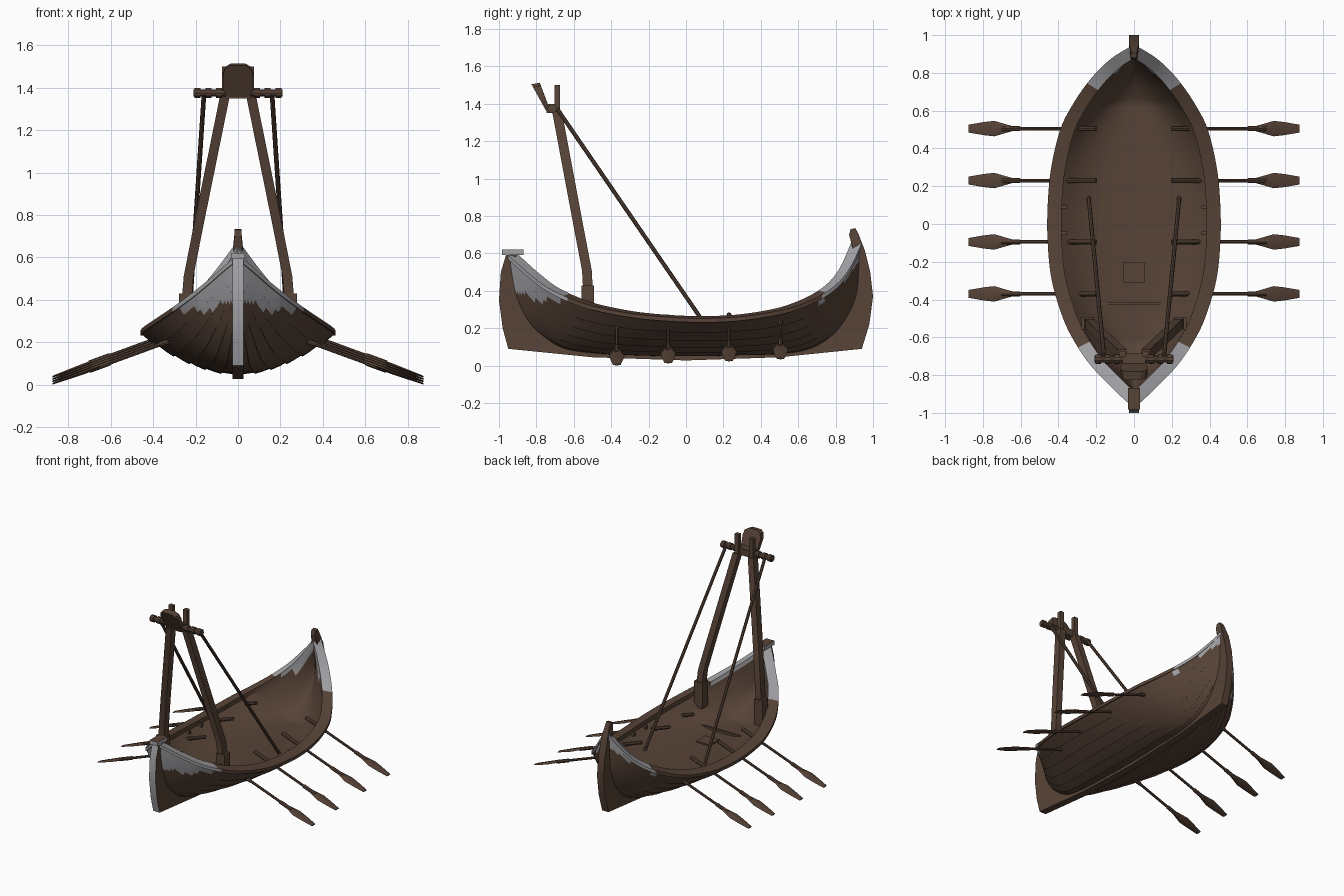
import bpy, bmesh, math
from mathutils import Vector

if "Cube" in bpy.data.objects:
    bpy.data.objects.remove(bpy.data.objects["Cube"])


def material(name, rgb):
    m = bpy.data.materials.new(name)
    m.diffuse_color = (*rgb, 1)
    m.use_nodes = True
    m.node_tree.nodes["Principled BSDF"].inputs["Base Color"].default_value = m.diffuse_color
    return m


WOOD = material("brown wood", (0.095, 0.056, 0.038))
PAINT = material("worn pale grey paint", (0.36, 0.36, 0.38))


def finish(name, verts, faces, paint=None, fix=True, mirror=False):
    me = bpy.data.meshes.new(name)
    me.from_pydata([tuple(v) for v in verts], [], faces)
    if fix:
        bm = bmesh.new()
        bm.from_mesh(me)
        bmesh.ops.recalc_face_normals(bm, faces=bm.faces)
        bm.to_mesh(me)
        bm.free()
    me.materials.append(WOOD)
    me.materials.append(PAINT)
    ob = bpy.data.objects.new(name, me)
    bpy.context.collection.objects.link(ob)
    if paint:
        for p in me.polygons:
            p.material_index = int(bool(paint(p)))
    if mirror:
        mod = ob.modifiers.new("mirror", 'MIRROR')
        mod.use_clip = True
    bpy.ops.object.select_all(action='DESELECT')
    ob.select_set(True)
    bpy.context.view_layer.objects.active = ob
    bpy.ops.object.shade_smooth_by_angle(angle=math.radians(28))
    return ob


def loft(name, rings, paint=None):
    """Capped solid through equal-sized rings of points."""
    n = len(rings[0])
    verts = [p for r in rings for p in r]
    faces = [(i * n + j, i * n + (j + 1) % n, (i + 1) * n + (j + 1) % n, (i + 1) * n + j)
             for i in range(len(rings) - 1) for j in range(n)]
    faces += [tuple(range(n)), tuple(range(len(verts) - n, len(verts)))]
    return finish(name, verts, faces, paint)


def bar(name, a, b, radii, sides=8):
    """Round bar from a to b; radii is a list of (fraction, radius)."""
    a, b = Vector(a), Vector(b)
    q = (b - a).to_track_quat('Z', 'Y')
    ang = [2 * math.pi * k / sides for k in range(sides)]
    return loft(name, [[a.lerp(b, f) + q @ Vector((r * math.cos(t), r * math.sin(t), 0)) for t in ang]
                       for f, r in radii])


def box(name, c, s, paint=None):
    return loft(name, [[(c[0] + i * s[0] / 2, c[1] + j * s[1] / 2, c[2] + k * s[2] / 2)
                        for i, j in ((-1, -1), (1, -1), (1, 1), (-1, 1))] for k in (-1, 1)], paint)


# Hull stations: sheer y, half width, sheer z, keel y, keel z
ST = [Vector(s) for s in (
    (-.95, .015, .595, -.94, .47), (-.90, .07, .55, -.92, .36), (-.82, .15, .48, -.86, .24),
    (-.74, .225, .42, -.78, .16), (-.63, .30, .365, -.66, .09), (-.50, .365, .32, -.50, .065),
    (-.30, .425, .28, -.30, .055), (-.10, .447, .26, -.10, .05), (.10, .447, .253, .10, .05),
    (.30, .428, .263, .30, .055), (.50, .38, .295, .50, .06), (.63, .315, .335, .66, .085),
    (.74, .24, .39, .78, .15), (.82, .17, .455, .86, .24), (.88, .10, .54, .92, .36),
    (.93, .018, .65, .935, .50))]


def smooth(pts, n):
    out = []
    for i in range(len(pts) - 1):
        a, b, c, d = pts[max(i - 1, 0)], pts[i], pts[i + 1], pts[min(i + 2, len(pts) - 1)]
        for k in range(n):
            t = k / n
            out.append(b + (c - a) * (t / 2) + (a * 2 - b * 5 + c * 4 - d) * (t * t / 2)
                       + (b * 3 - a - c * 3 + d) * (t ** 3 / 2))
    return out + [pts[-1]]


STAT = smooth(ST, 6)
STRAKES = 6


def section(i):
    ys, w, zs, yk, zk = STAT[i]
    e = min(max((abs(ys) - .4) / .5, 0), 1)
    pts = []
    # overlapping outer planks
    for k in range(STRAKES):
        for s in range(3):
            u = (k + s / 2) / STRAKES
            o = .008 * (1 - s / 2) * min(1, max(.02, (w - .12) / .25)) * (k > 0)
            pts.append((w * u + o * .7, yk + (ys - yk) * u, zk + (zs - .02 - zk) * u ** (1.8 - .5 * e) - o * .7))
    # rim, offset along the plan normal
    d = STAT[min(i + 1, len(STAT) - 1)] - STAT[max(i - 1, 0)]
    nrm = Vector((d[0], -d[1])).normalized()
    for o, h in ((.010, -.022), (.010, .0), (-.065, .012), (-.065, -.02)):
        pts.append((max(0, w + nrm.x * o), ys + nrm.y * o * .8, zs + h))
    # inner side and floor
    xi, yi, zi = pts[-1]
    zf = min(max(.148, zk + .055), zi - .005)
    for k in range(1, 11):
        v = 1 - k / 10
        pts.append((xi * v, yi + (yk * .97 - yi) * (1 - v) * e, zf + (zi - zf) * v ** (3 - 1.2 * e)))
    return pts


secs = [section(i) for i in range(len(STAT))]
N = len(secs[0])
RIM = STRAKES * 3 - 1


def hull_paint(p):
    j, c = p.index % (N - 1), p.center
    jag = .012 * math.sin(c.y * 50) + .006 * math.sin(c.y * 131)
    if j >= RIM:
        return (j < RIM + 4 and (c.y < -.63 or c.y > .73)) or (j < RIM + 6 and c.y > .80)
    return (c.y < -.64 + jag and c.z > .35 + jag + max(0, -.8 - c.y) * .5) or \
           (c.y > .73 + jag and c.z > .35 + jag + (c.y - .73) * 1.0)


finish("hull", [p for s in secs for p in s],
       [(i * N + j, (i + 1) * N + j, (i + 1) * N + j + 1, i * N + j + 1)
        for i in range(len(secs) - 1) for j in range(N - 1)], hull_paint, fix=False, mirror=True)

# Keel with both end posts: outer and inner outline in (y, z)
OUT = [(-.96, .60), (-.99, .50), (-1, .35), (-.98, .2), (-.95, .09), (-.5, .045), (0, .028),
       (.5, .045), (.94, .09), (.98, .22), (1, .37), (.985, .5), (.955, .62), (.92, .71), (.905, .735)]
INN = [(-.91, .60), (-.91, .50), (-.89, .38), (-.82, .24), (-.66, .12), (-.5, .085), (0, .07),
       (.5, .085), (.66, .12), (.83, .24), (.89, .38), (.9, .5), (.89, .63), (.872, .70), (.88, .73)]
loft("keel_and_posts", [[(-.026, *o), (.026, *o), (.022, *i), (-.022, *i)] if o[1] < .7 else
                        [(-.017, *o), (.017, *o), (.017, *i), (-.017, *i)] for o, i in zip(OUT, INN)],
     lambda p: p.normal.y < -.75 and p.center.y < -.9)
box("bow_cap", (0, -.925, .607), (.066, .115, .03), lambda p: p.normal.z < .5)

# Front deck edge and floor hatch
box("deck_edge", (0, -.42, .158), (.40, .012, .02))
box("floor_hatch", (0, -.255, .151), (.11, .11, .012))

for side, tag in ((-1, "left"), (1, "right")):
    # Oars: handle, shaft and flat blade
    for k, y in enumerate((-.37, -.095, .23, .505)):
        def z(x):
            return .01 + .011 * k + (.86 - x) * .365
        bar(f"oar_shaft_{tag}_{k}", (side * .2, y, z(.2)), (side * .70, y, z(.70)),
            [(0, .013), (.32, .013), (.34, .009), (.8, .009), (.81, .013), (1, .013)])
        loft(f"oar_blade_{tag}_{k}",
             [[(side * x, y - h, z(x)), (side * x, y, z(x) + t), (side * x, y + h, z(x)), (side * x, y, z(x) - t)]
              for x, h, t in ((.64, .012, .011), (.74, .041, .009), (.80, .034, .007), (.875, .021, .004))])
    # Small cleats on the inner rail
    for y in (-.05, .09):
        box(f"cleat_{tag}", (side * .37, y, .235), (.03, .018, .025))
    # Bent A-frame leg in its foot block
    path = [(.24, -.525, .3), (.24, -.525, .42), (.233, -.53, .51), (.19, -.572, .73), (.062, -.69, 1.36)]
    loft(f"mast_leg_{tag}", [[(side * x + i * .023, y + j * .026, z) for i, j in ((-1, -1), (1, -1), (1, 1), (-1, 1))]
                             for x, y, z in path])
    box(f"mast_head_{tag}", (side * .06, -.688, 1.425), (.032, .03, .15))
    box(f"mast_foot_{tag}", (side * .245, -.525, .335), (.068, .066, .19))
    # Back stay
    bar(f"stay_{tag}", (side * .16, -.69, 1.375), (side * .24, .14, .165), [(0, .011), (1, .011)])

# Cross bar with bands
bar("cross_bar", (-.21, -.715, 1.375), (.21, -.715, 1.375), [(0, .018), (1, .018)], 10)
for x in (-.19, -.14, -.09, .09, .14, .19):
    bar("cross_bar_band", (x - .014, -.715, 1.375), (x + .014, -.715, 1.375), [(0, .025), (1, .025)], 10)

# Tilted rounded plate at the mast head
OUTLINE = [(-.05, 1.355), (.05, 1.355), (.068, 1.39), (.072, 1.46), (.062, 1.492), (.035, 1.508),
           (-.035, 1.508), (-.062, 1.492), (-.072, 1.46), (-.068, 1.39)]
loft("mast_plate", [[(x, -.737 - (z - 1.36) * .48 + o * (.4 + (z - 1.355) * 4), z + o * .2) for x, z in OUTLINE]
                    for o in (-.018, .026)])
box("mast_plate_block", (0, -.715, 1.375), (.12, .06, .05))
